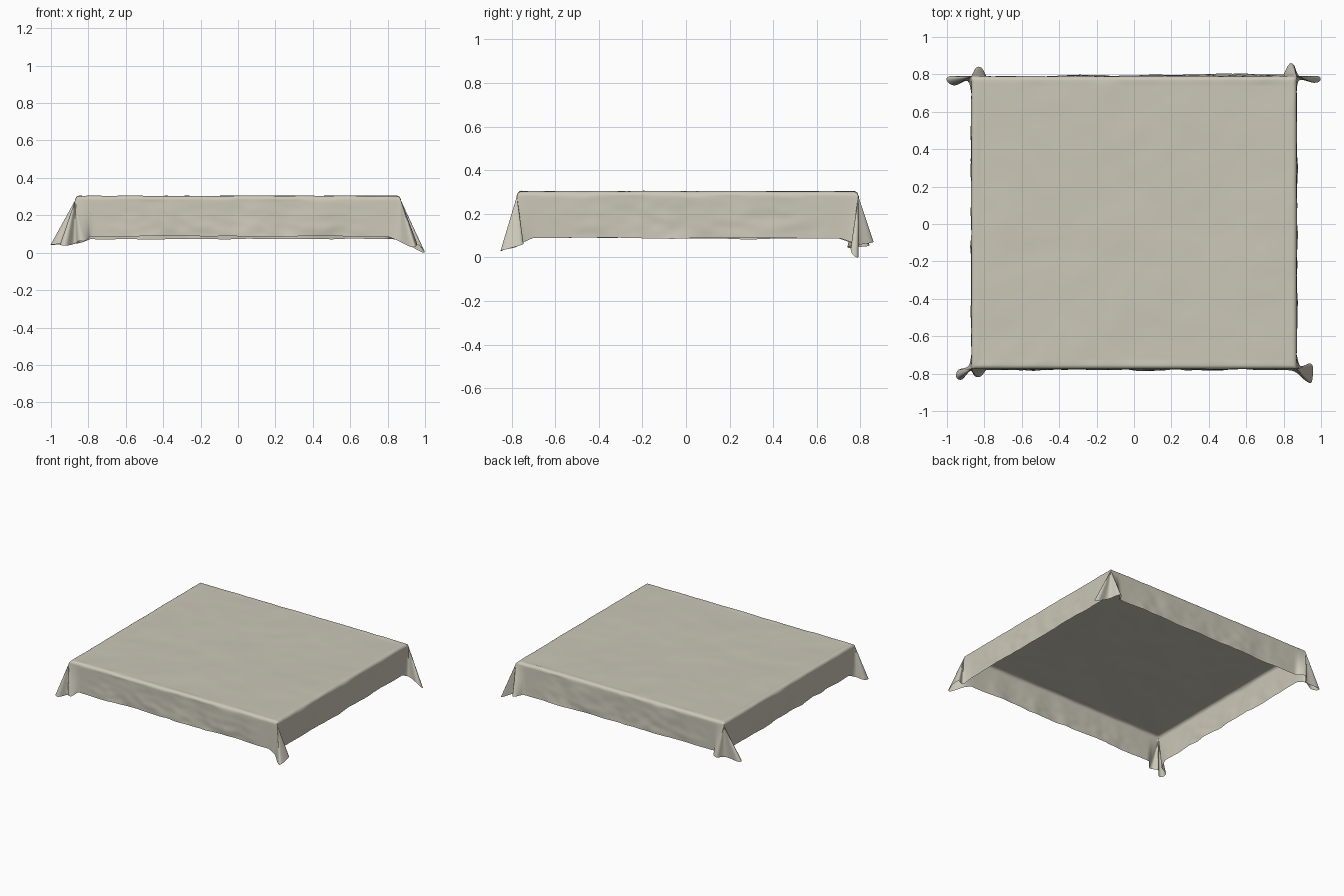
import bpy, bmesh, math
from mathutils import Vector, noise

if "Cube" in bpy.data.objects:
    bpy.data.objects.remove(bpy.data.objects["Cube"])

W, Y0, Y1, TOP, R = 0.87, -0.775, 0.79, 0.302, 0.022

# Hem of the gathered folds at each corner, counter-clockwise from above
FRONT_RIGHT = [(0.80, -0.78, .085), (0.86, -0.79, .06), (0.92, -0.84, .03), (0.95, -0.845, .03),
               (0.957, -0.77, .05), (0.94, -0.745, .06), (0.89, -0.76, .06), (0.87, -0.70, .088)]
BACK_RIGHT = [(0.87, 0.71, .085), (0.885, 0.77, .06), (0.96, 0.755, .04), (0.995, 0.765, .01),
              (0.985, 0.79, 0.0), (0.89, 0.785, .05), (0.855, 0.85, .065), (0.83, 0.855, .07),
              (0.80, 0.80, .072)]
BACK_LEFT = [(-0.79, 0.79, .07), (-0.815, 0.835, .06), (-0.845, 0.835, .05), (-0.88, 0.785, .045),
             (-0.985, 0.79, .04), (-1.0, 0.765, .04), (-0.96, 0.74, .045), (-0.89, 0.765, .06),
             (-0.87, 0.70, .085)]
FRONT_LEFT = [(-0.87, -0.70, .088), (-0.885, -0.76, .06), (-0.94, -0.78, .045), (-0.95, -0.82, .04),
              (-0.92, -0.832, .035), (-0.875, -0.785, .045), (-0.85, -0.815, .06),
              (-0.82, -0.815, .06), (-0.79, -0.78, .085)]


def clamp(p):
    return Vector((max(-W, min(W, p[0])), max(Y0, min(Y1, p[1])), TOP))


def spline(pts, n):
    """Catmull-Rom through pts, n samples per span."""
    p = [Vector(q) for q in pts]
    p = [p[0]] + p + [p[-1]]
    out = []
    for i in range(1, len(p) - 2):
        a, b, c, d = p[i - 1:i + 3]
        for k in range(n):
            t = k / n
            out.append(0.5 * (2 * b + (c - a) * t + (2 * a - 5 * b + 4 * c - d) * t * t
                              + (3 * b - a - 3 * c + d) * t ** 3))
    out.append(p[-1].copy())
    return out


def wob(x, y, z, f):
    return noise.noise(Vector((x * f + 3.1, y * f + 7.7, z * f + 1.3)))


# Matching rim and hem samples all the way round
rim, hem, free = [], [], []
corners = [FRONT_RIGHT, BACK_RIGHT, BACK_LEFT, FRONT_LEFT]
N = 70
for ci, c in enumerate(corners):
    x, y, _ = c[len(c) // 2]
    corner = Vector((math.copysign(W, x), Y1 if y > 0 else Y0, TOP))
    tops = [clamp(c[0])] + [corner] * (len(c) - 2) + [clamp(c[-1])]
    rim += [clamp(p) for p in spline(tops, 4)]
    hem += spline(c, 4)
    free += [0.0] * (4 * (len(c) - 1) + 1)
    # straight side to the next corner
    a, b = Vector(c[-1]), Vector(corners[(ci + 1) % 4][0])
    for k in range(1, N):
        p = a.lerp(b, k / N)
        rim.append(clamp(p))
        hem.append(p)
        free.append(min(1.0, 6 * k / N, 6 * (N - k) / N))

cy = (Y0 + Y1) / 2
rings = []
# Top sheet as concentric rings with faint wrinkles
for s in [i / 24 for i in range(1, 24)] + [0.975]:
    ring = []
    for p in rim:
        x = p.x * s * (W - R) / W
        y = cy + (p.y - cy) * s * (Y1 - cy - R) / (Y1 - cy)
        ring.append(Vector((x, y, TOP - 0.002 + 0.004 * wob(x, y, 0, 3.0) + 0.002 * wob(x, y, 2, 8.0))))
    rings.append(ring)
# Rounded edge
for a in [0, 25, 50, 75]:
    a = math.radians(a)
    inset, dz = R * (1 - math.sin(a)), R * (1 - math.cos(a))
    rings.append([Vector((p.x * (W - inset) / W,
                          cy + (p.y - cy) * (Y1 - cy - inset) / (Y1 - cy),
                          TOP - dz + 0.003 * wob(p.x, p.y, 0, 9.0))) for p in rim])
# Hanging skirt with gathered corners
for i in range(15):
    t = i / 14
    ring = []
    for p, h, f in zip(rim, hem, free):
        q = p.lerp(h, t)
        q.z = (TOP - R) * (1 - t) + h.z * t + f * t * 0.008 * wob(p.x, p.y, 5, 6.0)
        out = Vector((math.copysign(1, p.x), 0, 0)) if abs(p.x) > W - 1e-4 else \
            Vector((0, math.copysign(1, p.y), 0))
        amp = f * (0.003 + 0.008 * t)
        q += out * amp * (wob(p.x, p.y, t * 0.15, 6.0) + 0.5 * wob(p.x, p.y, t * 0.3, 14.0))
        ring.append(q)
    rings.append(ring)

bm = bmesh.new()
vr = [[bm.verts.new(p) for p in r] for r in rings]
n = len(rim)
centre = bm.verts.new((0, cy, TOP - 0.002 + 0.004 * wob(0, cy, 0, 3.0)))
for j in range(n):
    k = (j + 1) % n
    bm.faces.new((centre, vr[0][j], vr[0][k]))
    for a, b in zip(vr, vr[1:]):
        bm.faces.new((a[j], b[j], b[k], a[k]))
bmesh.ops.remove_doubles(bm, verts=bm.verts, dist=0.0004)
bmesh.ops.dissolve_degenerate(bm, edges=bm.edges, dist=0.0001)
low = min(v.co.z for v in bm.verts)
for v in bm.verts:
    v.co.z -= low

mesh = bpy.data.meshes.new("draped_cloth")
bm.to_mesh(mesh)
bm.free()
cloth = bpy.data.objects.new("draped_cloth", mesh)
bpy.context.collection.objects.link(cloth)

# Plain linen colour
mat = bpy.data.materials.new("linen_beige")
mat.diffuse_color = (0.60, 0.57, 0.48, 1)
mat.use_nodes = True
mat.node_tree.nodes["Principled BSDF"].inputs["Base Color"].default_value = mat.diffuse_color
mesh.materials.append(mat)

bpy.context.view_layer.objects.active = cloth
cloth.select_set(True)
bpy.ops.object.shade_smooth_by_angle(angle=math.radians(70))
